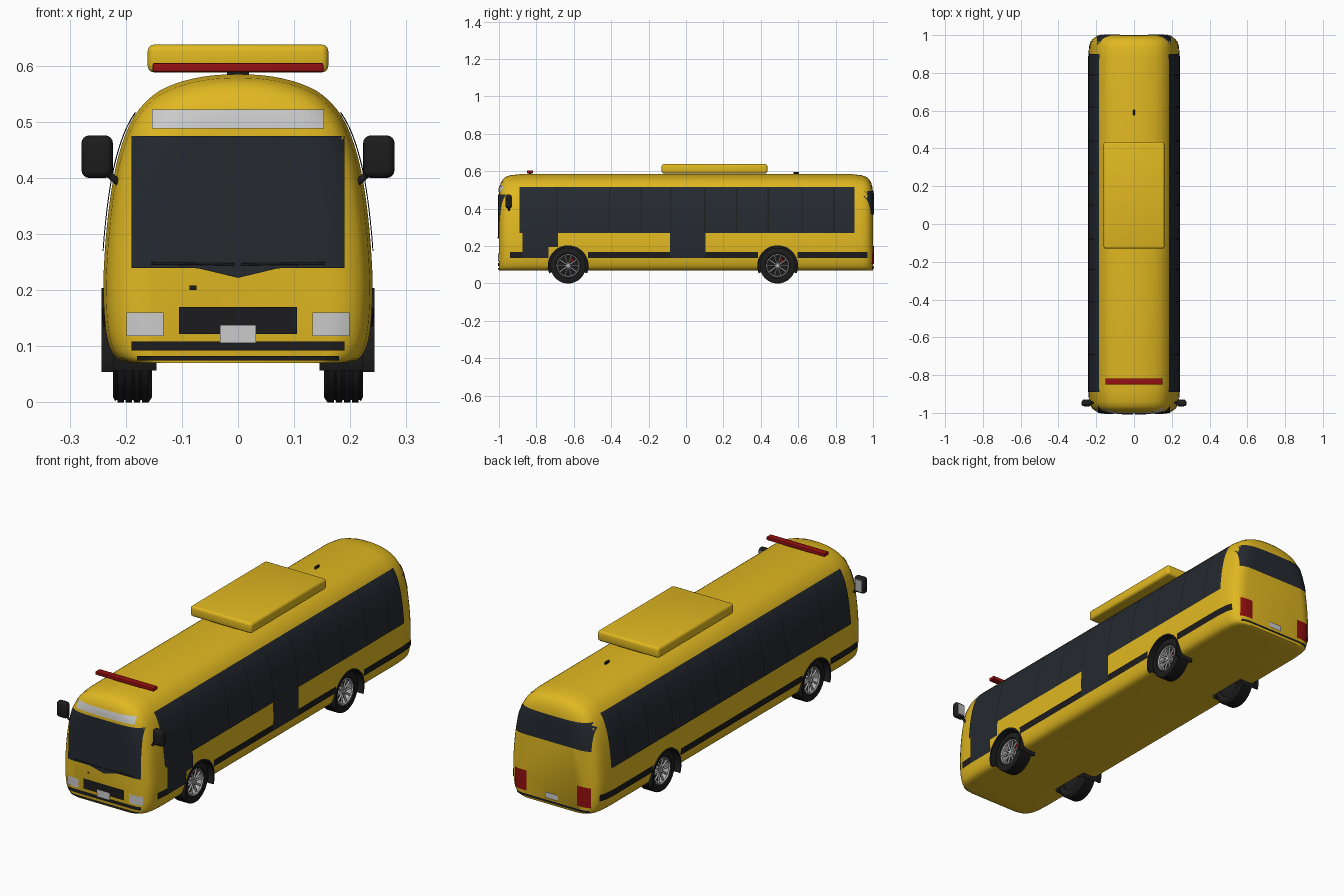
import bpy, bmesh, math
from mathutils import Vector
from mathutils.bvhtree import BVHTree

if "Cube" in bpy.data.objects:
    bpy.data.objects.remove(bpy.data.objects["Cube"])


def mat(name, *rgb):
    m = bpy.data.materials.new(name)
    m.diffuse_color = (*rgb, 1)
    m.use_nodes = True
    m.node_tree.nodes["Principled BSDF"].inputs["Base Color"].default_value = m.diffuse_color
    return m


YELLOW = mat("yellow_paint", .75, .48, .015)
GLASS = mat("dark_glass", .018, .023, .03)
BLACK = mat("black_trim", .012, .012, .013)
RED = mat("red_lens", .3, .005, .005)
WHITE = mat("white_lens", .72, .72, .72)
SILVER = mat("silver", .45, .45, .46)


def finish(name, bm, material, angle=35, recalc=True):
    if recalc:
        bmesh.ops.recalc_face_normals(bm, faces=bm.faces)
    me = bpy.data.meshes.new(name)
    bm.to_mesh(me)
    bm.free()
    me.materials.append(material)
    me.shade_smooth()
    me.set_sharp_from_angle(angle=math.radians(angle))
    ob = bpy.data.objects.new(name, me)
    bpy.context.collection.objects.link(ob)
    return ob


def box(name, material, x, y, z, bevel=0.0, segs=3):
    bm = bmesh.new()
    bmesh.ops.create_cube(bm, size=1)
    for v in bm.verts:
        v.co = [a + (b - a) * (c + .5) for (a, b), c in zip((x, y, z), v.co)]
    if bevel:
        bmesh.ops.bevel(bm, geom=bm.edges[:], offset=bevel, segments=segs,
                        profile=.5, affect='EDGES')
    return finish(name, bm, material)


def rod(name, material, a, b, r):
    a, b = Vector(a), Vector(b)
    bm = bmesh.new()
    bmesh.ops.create_cone(bm, cap_ends=True, segments=12, radius1=r, radius2=r, depth=(b - a).length)
    q = (b - a).to_track_quat('Z', 'Y')
    for v in bm.verts:
        v.co = q @ v.co + (a + b) / 2
    return finish(name, bm, material)


def lathe(name, material, profile, y, z, side, a0=0, a1=360, n=48):
    """Revolve (x, radius) points about an axle parallel to x."""
    bm = bmesh.new()
    full = a1 - a0 == 360
    rows = []
    for i in range(n if full else n + 1):
        a = math.radians(a0 + (a1 - a0) * i / n)
        rows.append([bm.verts.new((side * x, y + r * math.cos(a), z + r * math.sin(a)))
                     for x, r in profile])
    for i in range(n):
        p, q = rows[i], rows[(i + 1) % len(rows)]
        for j in range(len(profile) - 1):
            bm.faces.new((p[j], p[j + 1], q[j + 1], q[j]))
    bmesh.ops.remove_doubles(bm, verts=bm.verts, dist=1e-5)
    return finish(name, bm, material)


# Body: half cross-section smoothed, then lofted along y with rounded ends
half = [(.19, .07), (.215, .078), (.229, .1), (.237, .14), (.24, .2), (.238, .26), (.232, .33),
        (.222, .4), (.207, .46), (.185, .51), (.152, .547), (.112, .568), (.06, .581), (0, .585)]
ctrl = [Vector(p) for p in [(.17, .069)] + half + [(-.06, .581)]]
curve = []
for i in range(1, len(ctrl) - 2):
    p0, p1, p2, p3 = ctrl[i - 1:i + 3]
    for k in range(3):
        t = k / 3
        curve.append(.5 * (2 * p1 + (p2 - p0) * t + (2 * p0 - 5 * p1 + 4 * p2 - p3) * t * t
                           + (3 * p1 - p0 - 3 * p2 + p3) * t ** 3))
section = [(p.x, p.y) for p in curve] + [(0, .585)] + [(-p.x, p.y) for p in reversed(curve)]
ends = [(1.0, .075), (.997, .055), (.991, .038), (.98, .022), (.965, .012), (.94, .005), (.88, 0)]
stations = [(-y, d) for y, d in ends] + [(0, 0)] + [(y, d) for y, d in reversed(ends)]
bm = bmesh.new()
rings = [[bm.verts.new((x * (1 - d / .24), y, .07 + (z - .07) * (1 - d * 1.3 / .515)))
          for x, z in section] for y, d in stations]
n = len(section)
for p, q in zip(rings, rings[1:]):
    for i in range(n):
        bm.faces.new((p[i], p[(i + 1) % n], q[(i + 1) % n], q[i]))
bm.faces.new(rings[0])
bm.faces.new(rings[-1])
bmesh.ops.recalc_face_normals(bm, faces=bm.faces)
skin = BVHTree.FromBMesh(bm)
body = finish("bus_body", bm, YELLOW)

# Wheel openings
AXLES, WZ = (-.63, .49), .095
for y in AXLES:
    for s in (1, -1):
        cut = lathe("arch_cutter", BLACK, [(.14, 0), (.14, .106), (.3, .106), (.3, 0)], y, WZ, s)
        cut.hide_render = True
        mod = body.modifiers.new("arch", 'BOOLEAN')
        mod.object, mod.solver = cut, 'EXACT'
        bpy.context.view_layer.objects.active = body
        bpy.ops.object.modifier_apply(modifier=mod.name)
        bpy.data.objects.remove(cut)
body.data.set_sharp_from_angle(angle=math.radians(35))


def panel(name, material, axis, side, u0, u1, z0, z1, lift=.004, dip=None):
    """Grid projected onto the body skin; axis 0 = side wall, 1 = front or rear."""
    bm = bmesh.new()
    d = Vector((-side, 0, 0) if axis == 0 else (0, -side, 0))
    nu, nz = (max(1, math.ceil(w / .014)) for w in (u1 - u0, z1 - z0))
    grid = []
    for i in range(nu + 1):
        u = u0 + (u1 - u0) * i / nu
        zb = z0 - (dip(u) if dip else 0)
        row = []
        for j in range(nz + 1):
            z = zb + (z1 - zb) * j / nz
            o = Vector((0, u, z) if axis == 0 else (u, 0, z)) - d * 2
            hit = skin.ray_cast(o, d)[0]
            row.append(bm.verts.new(hit - d * lift) if hit else None)
        grid.append(row)
    for i in range(nu):
        for j in range(nz):
            q = (grid[i][j], grid[i + 1][j], grid[i + 1][j + 1], grid[i][j + 1])
            if all(q):
                f = bm.faces.new(q)
                f.normal_update()
                if f.normal.dot(d) > 0:
                    f.normal_flip()
    return finish(name, bm, material, recalc=False)


# Side glazing, pillars and skirt stripes
for s in (1, -1):
    panel("side_windows", GLASS, 0, s, -.89, .9, .27, .517)
    for y in (-.69, -.41, -.24, -.08, .1, .27, .44, .62, .79):
        panel("window_divider", BLACK, 0, s, y - .003, y + .003, .272, .512, .006)
    for a, b in ((-.94, -.735), (-.525, .385), (.595, .97)):
        panel("skirt_stripe", BLACK, 0, s, a, b, .135, .167)
# Doors on the right side only
panel("front_door", GLASS, 0, 1, -.875, -.735, .135, .27, .0045)
panel("front_door_rear_part", GLASS, 0, 1, -.735, -.685, .195, .27, .0045)
panel("middle_door", GLASS, 0, 1, -.085, .105, .135, .27, .0045)

# Front
panel("windscreen", GLASS, 1, -1, -.19, .19, .24, .475,
      dip=lambda u: max(0, .018 * (1 - abs(u) / .075)))
panel("destination_sign", WHITE, 1, -1, -.153, .153, .488, .522)
panel("front_grille", BLACK, 1, -1, -.105, .105, .122, .17)
panel("front_slot", BLACK, 1, -1, -.19, .19, .093, .109)
panel("front_lip", BLACK, 1, -1, -.18, .18, .075, .083)
panel("front_plate", WHITE, 1, -1, -.032, .032, .106, .138, .007)
panel("front_sensor", BLACK, 1, -1, -.086, -.074, .2, .208)
for s in (1, -1):
    a, b = sorted((s * .133, s * .199))
    panel("headlight", WHITE, 1, -1, a, b, .118, .16)
    panel("tail_light", RED, 1, 1, a, b, .105, .2)
    rod("wiper", BLACK, (s * .005, -1.006, .246), (s * .155, -1.004, .248), .002)
# Rear
panel("rear_window", GLASS, 1, 1, -.197, .197, .37, .495)
panel("rear_slot", BLACK, 1, 1, -.19, .19, .08, .09)
panel("rear_plate", WHITE, 1, 1, -.034, .034, .1, .128, .006)

# Roof equipment
box("roof_unit", YELLOW, (-.161, .161), (-.13, .435), (.588, .638), .012)
box("roof_light_bar", RED, (-.152, .152), (-.85, -.818), (.589, .605), .003, 2)
box("light_bar_foot", BLACK, (-.02, .02), (-.84, -.828), (.575, .592))
box("roof_antenna", BLACK, (-.004, .004), (.575, .605), (.58, .596), .002, 2)

# Mirrors
for s in (1, -1):
    x = sorted((s * .223, s * .279))
    box("mirror_housing", BLACK, x, (-.965, -.932), (.4, .476), .014, 4)
    g = sorted((s * .232, s * .27))
    box("mirror_glass", SILVER, g, (-.934, -.93), (.41, .466), .0015, 1)
    rod("mirror_arm", BLACK, (s * .205, -.945, .385), (s * .24, -.948, .415), .006)

# Wheels with arch liners
tyre = [(.155, .06), (.153, .085), (.158, .093)]
for k in range(4):
    x = .16 + k * .0145
    tyre += [(x, .095), (x + .011, .095), (x + .0115, .091), (x + .014, .091)]
tyre += [(.219, .093), (.223, .085), (.222, .066), (.216, .061), (.155, .06)]
for y in AXLES:
    for s in (1, -1):
        lathe("wheel_arch", BLACK, [(.145, .03), (.145, .101), (.243, .101), (.243, .109), (.222, .109)],
              y, WZ, s, -22, 202)
        lathe("tyre", BLACK, tyre, y, WZ, s)
        lathe("wheel_back", BLACK, [(.16, 0), (.16, .061), (.19, .061), (.19, 0)], y, WZ, s)
        lathe("rim", SILVER, [(.185, .06), (.217, .062), (.219, .058), (.214, .054), (.185, .053)], y, WZ, s)
        lathe("hub", SILVER, [(.185, .016), (.208, .016), (.213, .011), (.213, 0)], y, WZ, s, n=24)
        for k in range(10):
            a = k * math.tau / 10
            c, t = math.cos(a), math.sin(a)
            rod("spoke", SILVER, (s * .207, y + c * .012, WZ + t * .012),
                (s * .211, y + c * .056, WZ + t * .056), .0045)
        box("brake_caliper", RED, sorted((s * .188, s * .198)), (y + .012, y + .03), (WZ + .015, WZ + .045), .003, 1)
